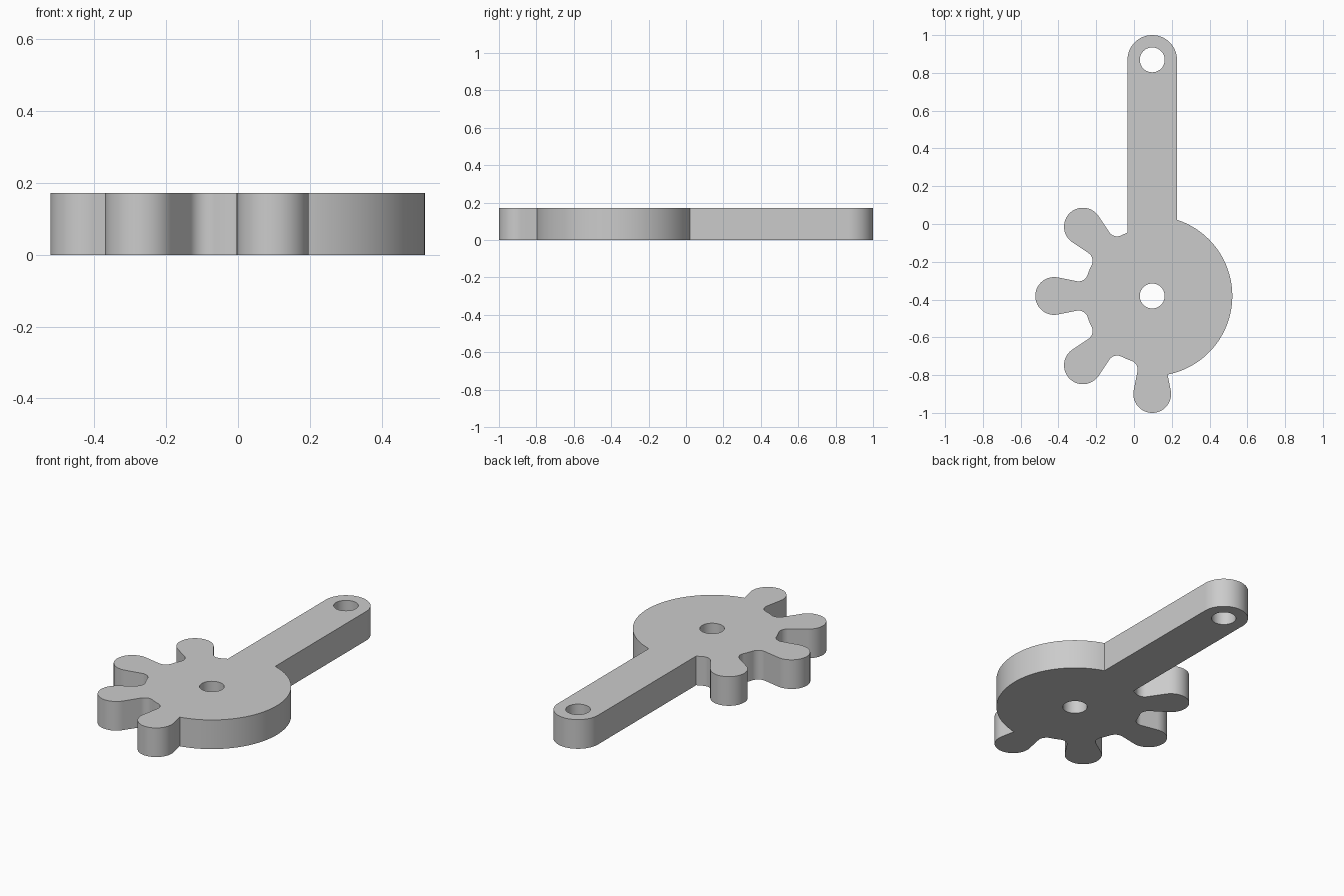
import bpy, bmesh
from math import sin, cos, pi, radians, atan, atan2, sqrt

if "Cube" in bpy.data.objects:
    bpy.data.objects.remove(bpy.data.objects["Cube"])

CX, CY = 0.0965, -0.381      # hub centre
DISC, ROOT = 0.424, 0.36     # plain rim and tooth root radii
TIP_R, TIP_D = 0.10, 0.519   # tooth tip circle radius and distance
ARM_W, ARM_Y = 0.131, 1.25   # arm half width, far hole above hub
FILLET, HOLE, THICK = 0.05, 0.066, 0.172
TAPER = atan(0.2)


def arc(x, y, r, a0, a1, n):
    return [(x + r * cos(a0 + (a1 - a0) * i / n),
             y + r * sin(a0 + (a1 - a0) * i / n)) for i in range(n + 1)]


# Root fillet centre in tooth frame: tangent to the tapered flank and root circle
offset = TIP_D * sin(TAPER) - TIP_R - FILLET
dist = ROOT + FILLET
fillet_angle = TAPER + atan2(-offset, sqrt(dist ** 2 - offset ** 2))
fx, fy = dist * cos(fillet_angle), dist * sin(fillet_angle)

# One tooth, pointing along +x, counter-clockwise
tip = arc(TIP_D, 0, TIP_R, -pi / 2 - TAPER, pi / 2 + TAPER, 36)
root = arc(fx, fy, FILLET, TAPER - pi / 2, fillet_angle - pi, 14)
enter = [(x, -y) for x, y in reversed(root)]

# Straight flank of the last tooth meets the plain rim
v0 = -TIP_R / cos(TAPER)
u = DISC
for _ in range(20):
    v = v0 - (u - TIP_D) * 0.2
    u = sqrt(DISC ** 2 - v * v)
rim_point, rim_angle = (u, -v), atan2(-v, u)


def turn(pts, a):
    return [(x * cos(a) - y * sin(a), x * sin(a) + y * cos(a)) for x, y in pts]


# Outline: arm end, arm's left side, four teeth, then the plain rim
outline = arc(0, ARM_Y, ARM_W, 0, pi, 40)
arm_meet = pi - atan2(sqrt(ROOT ** 2 - ARM_W ** 2), ARM_W)
angles = [radians(d) for d in (135, 180, 225, 270)]
prev = arm_meet
for i, a in enumerate(angles):
    floor = arc(0, 0, ROOT, prev, a - fillet_angle, 6)
    outline += floor if i == 0 else floor[1:]
    outline += turn(enter[1:] + tip, a)
    if i < 3:
        outline += turn(root, a)
        prev = a + fillet_angle
outline += turn([rim_point], angles[-1])
rim_end = 2 * pi + atan2(sqrt(DISC ** 2 - ARM_W ** 2), ARM_W)
outline += arc(0, 0, DISC, angles[-1] + rim_angle, rim_end, 70)[1:]

# Outline plus two pin holes, filled and extruded
bm = bmesh.new()
loops = [outline] + [arc(0, y, HOLE, 0, 2 * pi, 40)[:-1] for y in (0, ARM_Y)]
edges = []
for pts in loops:
    vs = [bm.verts.new((CX + x, CY + y, 0)) for x, y in pts]
    edges += [bm.edges.new((vs[i - 1], vs[i])) for i in range(len(vs))]
bmesh.ops.triangle_fill(bm, edges=edges, use_beauty=True, normal=(0, 0, 1))
ext = bmesh.ops.extrude_face_region(bm, geom=bm.faces[:], use_keep_orig=True)
top = [g for g in ext["geom"] if isinstance(g, bmesh.types.BMVert)]
bmesh.ops.translate(bm, verts=top, vec=(0, 0, THICK))
bmesh.ops.recalc_face_normals(bm, faces=bm.faces[:])

mesh = bpy.data.meshes.new("gear_lever")
bm.to_mesh(mesh)
bm.free()
lever = bpy.data.objects.new("gear_lever", mesh)
bpy.context.collection.objects.link(lever)
bpy.context.view_layer.objects.active = lever
lever.select_set(True)
bpy.ops.object.shade_smooth_by_angle(angle=radians(30))
